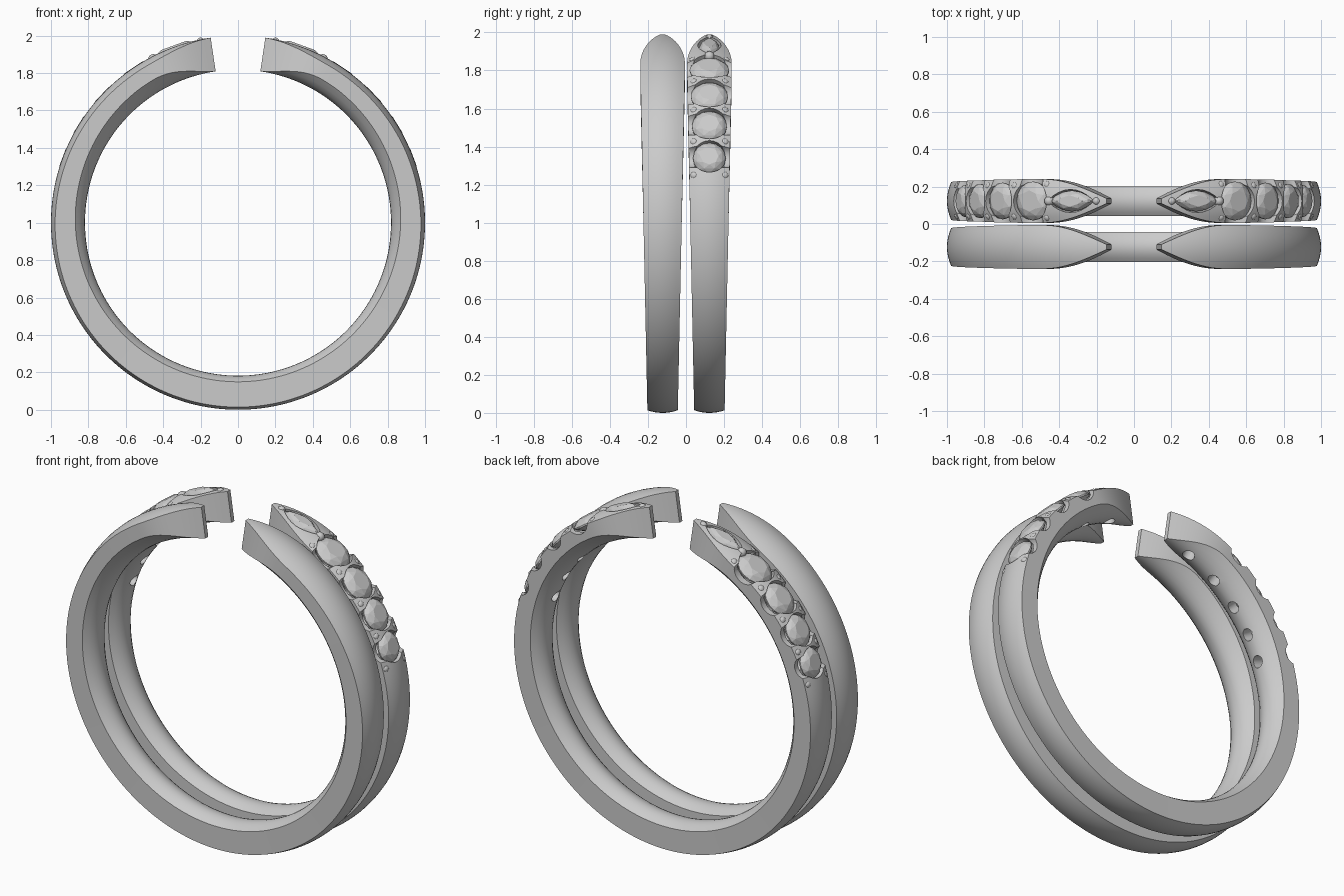
import bpy, bmesh
from math import sin, cos, pi, radians
from mathutils import Matrix, Vector

if "Cube" in bpy.data.objects:
    bpy.data.objects.remove(bpy.data.objects["Cube"])

BAND_Y = 0.123
CENTRE_Z = 1.0
GAP = 8.4                       # half opening angle at the top, degrees
# round stones: (angle from top in degrees, radius)
ROUNDS = [(34, 0.104), (46.7, 0.098), (58.4, 0.092), (69.5, 0.086)]
MARQUISE = (20, 0.128, 0.056)   # angle, half length, half width
GIRDLE_R = 0.968


def finish(name, bm, smooth=True):
    bmesh.ops.recalc_face_normals(bm, faces=bm.faces[:])
    me = bpy.data.meshes.new(name)
    bm.to_mesh(me)
    bm.free()
    ob = bpy.data.objects.new(name, me)
    bpy.context.scene.collection.objects.link(ob)
    if smooth:
        smooth_shade(ob)
    return ob


def smooth_shade(ob):
    bpy.ops.object.select_all(action='DESELECT')
    ob.select_set(True)
    bpy.context.view_layer.objects.active = ob
    bpy.ops.object.shade_smooth_by_angle(angle=radians(30))


def loft(bm, rings, closed=True):
    vs = [[bm.verts.new(p) for p in r] for r in rings]
    n = len(vs[0])
    for a, b in zip(vs, vs[1:]):
        for i in range(n):
            j = (i + 1) % n
            bm.faces.new((a[i], a[j], b[j], b[i]))
    bm.faces.new(vs[0])
    bm.faces.new(vs[-1])


def frame(deg, r, y=0):
    # local z points outward from the rear ring, local x runs along it
    return (Matrix.Translation((0, BAND_Y, CENTRE_Z)) @ Matrix.Rotation(radians(deg), 4, 'Y')
            @ Matrix.Translation((0, y, r)))


def half_width(th):
    z = 1 + cos(th)
    hw = min(0.117, 0.08 + 0.037 * z / 1.8)
    if cos(th) > 0:             # pointed ends
        s = (abs(sin(th)) - 0.145) / 0.36
        if s < 1:
            hw = min(hw, 0.013 + 0.104 * sin(pi / 2 * max(s, 0)))
    return hw


def band(name, y0):
    bm = bmesh.new()
    n, k = 180, 8
    rings = []
    for i in range(n + 1):
        th = radians(GAP + (360 - 2 * GAP) * i / n)
        hw = half_width(th)
        ys = [hw * (2 * j / k - 1) for j in range(k + 1)]
        sec = [(y, 1 - 0.03 * (y / 0.117) ** 2) for y in ys]
        sec += [(y, 0.818 + 0.07 * (y / 0.117) ** 2) for y in reversed(ys)]
        rings.append([(r * sin(th), y0 + y, CENTRE_Z + r * cos(th)) for y, r in sec])
    loft(bm, rings)
    return finish(name, bm, smooth=False)


def outline(n, a, b, z, marquise=False, turn=0.0):
    pts = []
    for i in range(n):
        t = 2 * pi * (i + turn) / n
        s = sin(t) * (abs(sin(t)) if marquise else 1)
        pts.append(Vector((a * cos(t), b * s, z)))
    return pts


def add_stone(bm, m, a, b, marq):
    # brilliant cut: table, crown, girdle, pavilion
    pts = outline(8, a * .55, b * .55, .033, marq)
    pts += outline(8, a * .82, b * .82, .021, marq, 0.5)
    pts += outline(16, a, b, 0, marq) + outline(16, a, b, -.008, marq)
    pts.append(Vector((0, 0, -.075)))
    vs = [bm.verts.new(m @ p) for p in pts]
    bmesh.ops.remove_doubles(bm, verts=vs, dist=1e-5)
    vs = [v for v in vs if v.is_valid]
    bmesh.ops.convex_hull(bm, input=vs)


# Bands
front_band = band("plain_band", -BAND_Y)
rear_band = band("stone_band", BAND_Y)
smooth_shade(front_band)

# Stones, beads and the cutters for their seats
stones, beads = bmesh.new(), bmesh.new()
cutters = bpy.data.collections.new("seat_cutters")
bpy.context.scene.collection.children.link(cutters)


def add_cutter(bm):
    ob = finish("seat_cutter", bm, smooth=False)
    bpy.context.scene.collection.objects.unlink(ob)
    cutters.objects.link(ob)
    ob.hide_render = True


def add_bead(deg, r, y, size):
    bmesh.ops.create_uvsphere(beads, u_segments=14, v_segments=8, radius=size,
                              matrix=frame(deg, r, y))


def seat(m, a, b, marq):
    # open seat, cone and drilled hole
    h = 0.034
    bm = bmesh.new()
    rings = [outline(24, h, h, -.25), outline(24, h, h, -.075),
             outline(24, a * 1.03, b * 1.03, -.012, marq), outline(24, a * 1.03, b * 1.03, .1, marq)]
    if marq:                    # keep the pointed ends from collapsing
        for r in rings[2:]:
            for i in range(24):
                r[i].y += 0.004 * sin(2 * pi * i / 24)
    loft(bm, [[m @ p for p in r] for r in rings])
    add_cutter(bm)


for side in (1, -1):
    for deg, rad in ROUNDS:
        m = frame(side * deg, GIRDLE_R)
        add_stone(stones, m, rad, rad, False)
        seat(m, rad, rad, False)
        # scallop across the band edges beside the stone
        bm = bmesh.new()
        bmesh.ops.create_cone(bm, cap_ends=True, segments=28, radius1=rad * .72, radius2=rad * .72,
                              depth=0.3, matrix=frame(side * deg, 1.003) @ Matrix.Rotation(pi / 2, 4, 'X'))
        add_cutter(bm)
    deg, a, b = MARQUISE
    m = frame(side * deg, 0.975)
    add_stone(stones, m, a, b, True)
    seat(m, a, b, True)
    # end beads of the pointed stone
    add_bead(side * 11.7, 0.987, 0, 0.023)
    add_bead(side * 27.4, 0.985, 0, 0.027)
    # paired prongs in the gaps between round stones
    for deg in (40.7, 52.8, 64.2, 75.2):
        for y in (-0.078, 0.078):
            add_bead(side * deg, 0.966, y, 0.025)
    for y in (-0.085, 0.085):
        add_bead(side * 28.5, 0.964, y, 0.024)

mod = rear_band.modifiers.new("seats", 'BOOLEAN')
mod.operation = 'DIFFERENCE'
mod.operand_type = 'COLLECTION'
mod.collection = cutters
mod.solver = 'EXACT'
bpy.ops.object.select_all(action='DESELECT')
rear_band.select_set(True)
bpy.context.view_layer.objects.active = rear_band
bpy.ops.object.modifier_apply(modifier=mod.name)
for ob in list(cutters.objects):
    bpy.data.objects.remove(ob)
bpy.data.collections.remove(cutters)
smooth_shade(rear_band)

finish("stones", stones, smooth=False)
finish("prong_beads", beads)
